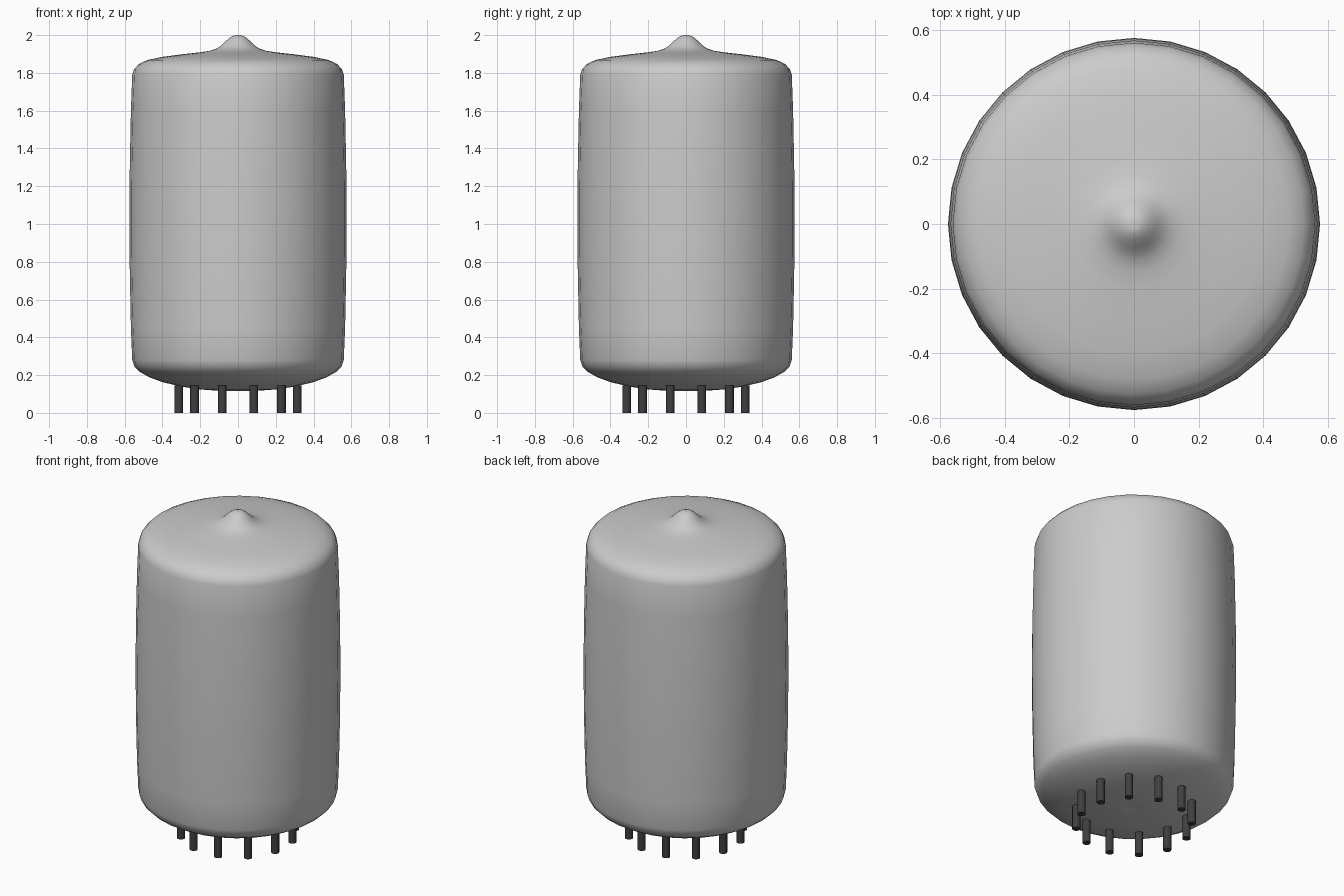
import bpy, bmesh, math

if "Cube" in bpy.data.objects:
    bpy.data.objects.remove(bpy.data.objects["Cube"])

def lathe(name, profile, sides):
    bm = bmesh.new()
    rings = []
    for r, z in profile:
        if r == 0:
            rings.append([bm.verts.new((0, 0, z))] * sides)
        else:
            rings.append([bm.verts.new((r * math.cos(2 * math.pi * i / sides),
                                        r * math.sin(2 * math.pi * i / sides), z))
                          for i in range(sides)])
    for a, b in zip(rings, rings[1:]):
        for i in range(sides):
            j = (i + 1) % sides
            bm.faces.new(list(dict.fromkeys((a[i], a[j], b[j], b[i]))))
    bmesh.ops.recalc_face_normals(bm, faces=bm.faces)
    mesh = bpy.data.meshes.new(name)
    bm.to_mesh(mesh)
    bm.free()
    obj = bpy.data.objects.new(name, mesh)
    bpy.context.collection.objects.link(obj)
    bpy.ops.object.select_all(action='DESELECT')
    obj.select_set(True)
    bpy.context.view_layer.objects.active = obj
    bpy.ops.object.shade_smooth_by_angle(angle=math.radians(50))
    return obj

# Glass envelope with a slightly bulging wall and a sealed tip
lathe("glass_envelope", [
    (0, 0.12), (0.02, 0.115), (0.1, 0.117), (0.2, 0.124), (0.3, 0.139), (0.4, 0.163),
    (0.47, 0.189), (0.52, 0.217), (0.548, 0.245), (0.56, 0.28),
    (0.567, 0.45), (0.573, 0.75), (0.575, 1.03), (0.573, 1.3), (0.567, 1.6),
    (0.56, 1.79), (0.55, 1.82), (0.525, 1.847), (0.48, 1.868), (0.4, 1.885),
    (0.3, 1.898), (0.2, 1.909), (0.15, 1.917), (0.115, 1.928), (0.09, 1.944),
    (0.07, 1.963), (0.05, 1.982), (0.03, 1.995), (0.012, 2.0), (0, 1.998)], 32)

# Ring of twelve contact pins
metal = bpy.data.materials.new("pin_metal")
metal.diffuse_color = (0.05, 0.05, 0.05, 1)
metal.use_nodes = True
metal.node_tree.nodes["Principled BSDF"].inputs["Base Color"].default_value = metal.diffuse_color
for i in range(12):
    a = math.radians(15 + 30 * i)
    pin = lathe(f"pin_{i + 1}", [(0, 0), (0.023, 0), (0.023, 0.145), (0, 0.145)], 16)
    pin.location = (0.325 * math.cos(a), 0.325 * math.sin(a), 0)
    pin.data.materials.append(metal)
